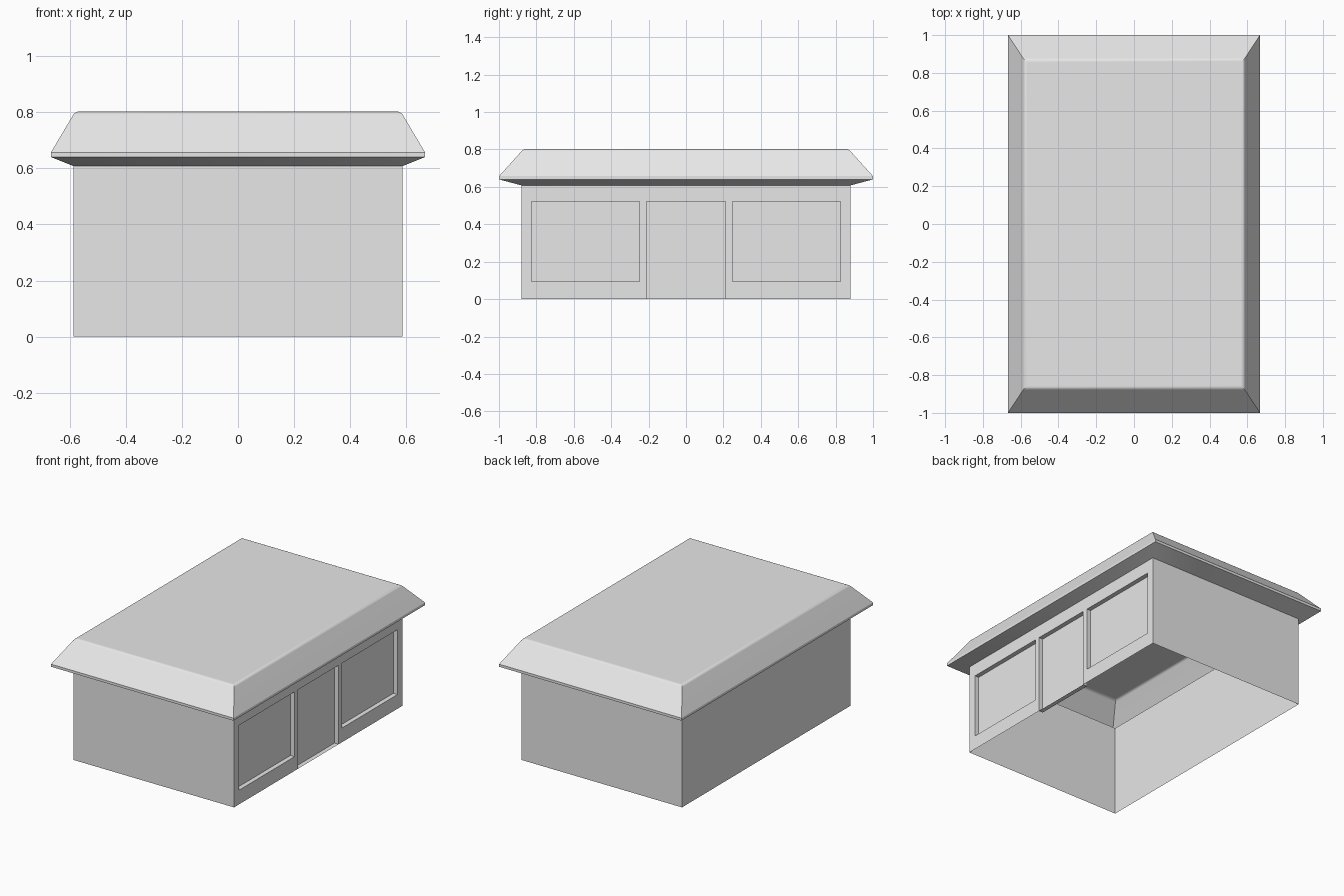
import bpy
import bmesh
import math

cube = bpy.data.objects.get("Cube")
if cube:
    bpy.data.objects.remove(cube, do_unlink=True)

# Single plain grey
grey = bpy.data.materials.new("plain grey")
grey.use_nodes = True
colour = (0.8, 0.8, 0.8, 1.0)
grey.diffuse_color = colour
for node in grey.node_tree.nodes:
    if node.type == 'BSDF_PRINCIPLED':
        node.inputs["Base Color"].default_value = colour

HX, HY, TOP = 0.587, 0.88, 0.608   # wall half sizes and height
DEPTH = 0.03                       # window and door recess


def quad(bm, *points):
    return bm.faces.new([bm.verts.new(p) for p in points])


def finish(bm, name):
    bmesh.ops.remove_doubles(bm, verts=bm.verts, dist=0.0001)
    bmesh.ops.recalc_face_normals(bm, faces=bm.faces)
    mesh = bpy.data.meshes.new(name)
    bm.to_mesh(mesh)
    bm.free()
    mesh.materials.append(grey)
    obj = bpy.data.objects.new(name, mesh)
    bpy.context.collection.objects.link(obj)
    return obj


# Walls: an open shell, with the +x wall laid out in panels
bm = bmesh.new()
for s in (-1, 1):
    quad(bm, (-HX, s * HY, 0), (HX, s * HY, 0), (HX, s * HY, TOP), (-HX, s * HY, TOP))
quad(bm, (-HX, -HY, 0), (-HX, HY, 0), (-HX, HY, TOP), (-HX, -HY, TOP))


def recess(y0, y1, z0, z1):
    """Sunken panel with its four reveals."""
    rim = [(y0, z0), (y1, z0), (y1, z1), (y0, z1)]
    inner = HX - DEPTH
    quad(bm, *[(inner, y, z) for y, z in rim])
    for a, b in zip(rim, rim[1:] + rim[:1]):
        quad(bm, (HX, *a), (HX, *b), (inner, *b), (inner, *a))


SILL, HEAD = 0.094, 0.522
y_cuts = [-HY, -0.827, -0.248, -0.212, 0.212, 0.248, 0.827, HY]
z_cuts = [0, SILL, HEAD, TOP]
openings = {(1, 1), (5, 1), (3, 0), (3, 1)}
for i in range(len(y_cuts) - 1):
    for j in range(len(z_cuts) - 1):
        if (i, j) not in openings:
            y0, y1, z0, z1 = y_cuts[i], y_cuts[i + 1], z_cuts[j], z_cuts[j + 1]
            quad(bm, (HX, y0, z0), (HX, y1, z0), (HX, y1, z1), (HX, y0, z1))
for i, base in ((1, SILL), (3, 0), (5, SILL)):
    recess(y_cuts[i], y_cuts[i + 1], base, HEAD)
finish(bm, "walls")

# Roof: hollow shell of soffit, fascia and slopes, with a softened flat top
bm = bmesh.new()
profile = [(HX, HY, TOP), (0.667, 1.0, 0.64), (0.667, 1.0, 0.657), (0.58, 0.869, 0.803)]
rings = [[bm.verts.new((sx * x, sy * y, z))
          for sx, sy in ((-1, -1), (1, -1), (1, 1), (-1, 1))] for x, y, z in profile]
for low, high in zip(rings, rings[1:]):
    for k in range(4):
        n = (k + 1) % 4
        bm.faces.new((low[k], low[n], high[n], high[k]))
cap = bm.faces.new(rings[-1])
bmesh.ops.bevel(bm, geom=list(cap.edges), offset=0.014, segments=3,
                profile=0.5, affect='EDGES')
roof = finish(bm, "roof")

bpy.ops.object.select_all(action='DESELECT')
roof.select_set(True)
bpy.context.view_layer.objects.active = roof
bpy.ops.object.shade_smooth_by_angle(angle=math.radians(30))
weighted = roof.modifiers.new("weighted normals", 'WEIGHTED_NORMAL')
weighted.keep_sharp = True
